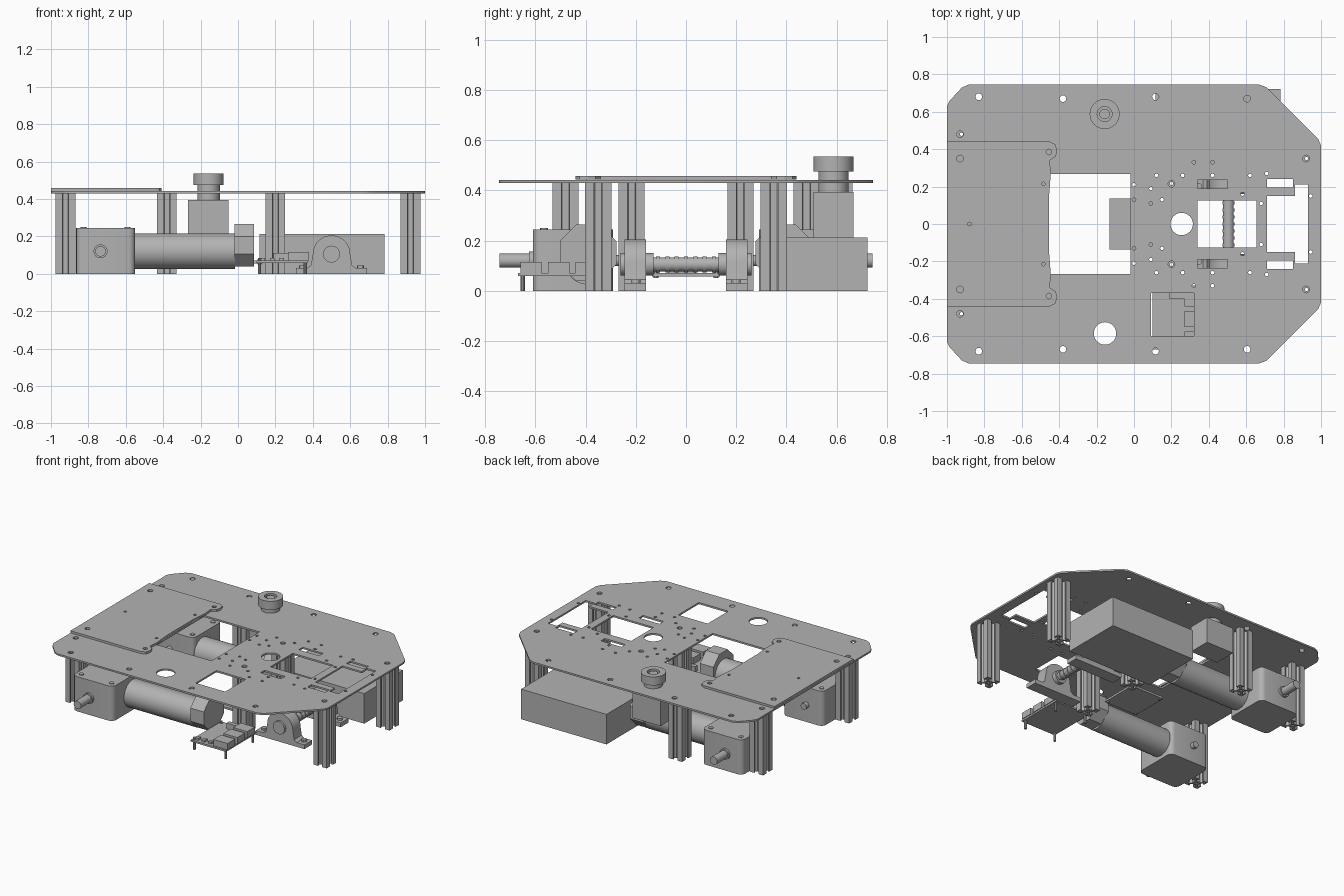
import bpy, bmesh, math
from math import sin, cos, pi
from mathutils import Matrix, Vector

if "Cube" in bpy.data.objects:
    bpy.data.objects.remove(bpy.data.objects["Cube"], do_unlink=True)

grey = bpy.data.materials.new("plain_grey")
grey.use_nodes = True
tone = (0.45, 0.45, 0.45, 1)
grey.diffuse_color = tone
grey.node_tree.nodes["Principled BSDF"].inputs["Base Color"].default_value = tone


def finish(name, mesh, smooth=True):
    mesh.materials.clear()
    mesh.materials.append(grey)
    ob = bpy.data.objects.new(name, mesh)
    bpy.context.collection.objects.link(ob)
    if smooth:
        bpy.ops.object.select_all(action="DESELECT")
        ob.select_set(True)
        bpy.context.view_layer.objects.active = ob
        bpy.ops.object.shade_smooth_by_angle(angle=math.radians(30))
    return ob


def box(name, x, y, z, round_z=0):
    """Box from (min, max) pairs, with optional rounded upright edges."""
    bm = bmesh.new()
    bmesh.ops.create_cube(bm, size=1)
    for v in bm.verts:
        v.co = [(a + b) / 2 + c * (b - a) for c, (a, b) in zip(v.co, (x, y, z))]
    if round_z:
        upright = [e for e in bm.edges if abs(e.verts[0].co.z - e.verts[1].co.z) > 0.01]
        bmesh.ops.bevel(bm, geom=upright, offset=round_z, segments=4, affect="EDGES", profile=0.5)
    mesh = bpy.data.meshes.new(name)
    bm.to_mesh(mesh)
    bm.free()
    return finish(name, mesh, bool(round_z))


def rod(name, a, b, r, sides=32, turn=0):
    """Cylinder between two points."""
    a, b = Vector(a), Vector(b)
    bm = bmesh.new()
    m = Matrix.Translation((a + b) / 2) @ (b - a).to_track_quat("Z", "Y").to_matrix().to_4x4()
    bmesh.ops.create_cone(bm, cap_ends=True, segments=sides, radius1=r, radius2=r,
                          depth=(b - a).length, matrix=m @ Matrix.Rotation(turn, 4, "Z"))
    mesh = bpy.data.meshes.new(name)
    bm.to_mesh(mesh)
    bm.free()
    return finish(name, mesh, sides > 8)


def slab(name, loops, lo, hi, upright=False):
    """Filled outline with holes, extruded along z, or along y if upright."""
    cu = bpy.data.curves.new(name, "CURVE")
    cu.dimensions, cu.fill_mode = "2D", "BOTH"
    cu.extrude = (hi - lo) / 2
    for pts in loops:
        sp = cu.splines.new("POLY")
        sp.points.add(len(pts) - 1)
        for p, q in zip(sp.points, pts):
            p.co = (q[0], q[1], 0, 1)
        sp.use_cyclic_u = True
    tmp = bpy.data.objects.new(name + "_outline", cu)
    bpy.context.collection.objects.link(tmp)
    bpy.context.view_layer.update()
    mesh = bpy.data.meshes.new_from_object(tmp.evaluated_get(bpy.context.evaluated_depsgraph_get()))
    bpy.data.objects.remove(tmp, do_unlink=True)
    mid = (lo + hi) / 2
    if upright:
        mesh.transform(Matrix.Translation((0, mid, 0)) @ Matrix.Rotation(pi / 2, 4, "X"))
    else:
        mesh.transform(Matrix.Translation((0, 0, mid)))
    return finish(name, mesh)


def circle(x, y, r, n=20):
    return [(x + r * cos(2 * pi * i / n), y + r * sin(2 * pi * i / n)) for i in range(n)]


def rect(x0, x1, y0, y1):
    return [(x0, y0), (x1, y0), (x1, y1), (x0, y1)]


def mirror_y(half):
    return half + [(x, -y) for x, y in reversed(half)]


# Main deck with its openings and screw holes
deck = [mirror_y([(-1, 0.63), (-0.985, 0.66), (-0.92, 0.73), (-0.885, 0.745),
                  (0.67, 0.745), (0.71, 0.73), (0.985, 0.455), (1, 0.42)]),
        rect(-0.455, -0.02, -0.268, 0.268), rect(0.34, 0.655, -0.125, 0.125),
        mirror_y([(0.71, 0.15), (0.86, 0.15), (0.86, 0.21), (0.93, 0.21)]),
        rect(0.09, 0.32, -0.6, -0.37),
        circle(0.255, 0, 0.06, 32), circle(-0.155, -0.585, 0.06, 32)]
for s in (-1, 1):
    deck += [rect(0.34, 0.5, *sorted((s * 0.19, s * 0.235))),
             rect(0.71, 0.85, *sorted((s * 0.195, s * 0.24)))]
    deck += [circle(x, s * y, 0.018, 12) for x, y in
             [(-0.83, 0.68), (-0.38, 0.67), (0.115, 0.68), (0.605, 0.67), (-0.93, 0.48),
              (0.92, 0.35), (0.2, 0.215)]]
    deck += [circle(x, s * y, 0.01, 8) for x, y in
             [(0, 0.13), (0, 0.21), (0.09, 0.11), (0.09, 0.19), (0.15, 0.13), (0.12, 0.26),
              (0.26, 0.26), (0.32, 0.33), (0.42, 0.33), (0.42, 0.26), (0.58, 0.16),
              (0.62, 0.26), (0.68, 0.11), (0.71, 0.27), (0.945, 0.15)]]
slab("main_deck", deck, 0.43, 0.442)

# Raised rear deck with a pair of rounded arms
arm = [(-1, 0.44), (-0.45, 0.44), (-0.42, 0.425), (-0.41, 0.39), (-0.42, 0.36),
       (-0.45, 0.34), (-0.445, 0.268), (-0.455, 0.14)]
upper = [mirror_y(arm)]
for s in (-1, 1):
    upper += [circle(-0.93, s * 0.35, 0.018, 12), circle(-0.455, s * 0.385, 0.015, 12),
              circle(-0.485, s * 0.215, 0.01, 8)]
upper.append(circle(-0.88, 0, 0.01, 8))
slab("upper_deck", upper, 0.443, 0.458)

# Slotted posts
half = 0.0525
side = [(half, -half), (half, -0.016), (0.042, -0.016), (0.042, -0.031), (0.022, -0.013),
        (0.022, 0.013), (0.042, 0.031), (0.042, 0.016), (half, 0.016)]
section = []
for k in range(4):
    c, s = round(cos(k * pi / 2)), round(sin(k * pi / 2))
    section += [(x * c - y * s, x * s + y * c) for x, y in side]
posts = [(x, s * y) for s in (-1, 1) for x, y in [(0.922, 0.35), (-0.922, 0.48), (0.2, 0.217)]]
for px, py in posts + [(-0.38, 0.61)]:
    slab("slotted_post", [[(x + px, y + py) for x, y in section], circle(px, py, 0.009, 10)], 0, 0.43)

# Drive motors, bearings and their mirrored partners
dome = [(0.5 + 0.1 * cos(pi * i / 20), 0.105 + 0.1 * sin(pi * i / 20)) for i in range(21)]
bearing = [(0.31, 0), (0.69, 0), (0.69, 0.03), (0.63, 0.03), (0.61, 0.045)] + dome + \
          [(0.39, 0.045), (0.37, 0.03), (0.31, 0.03)]
for s in (-1, 1):
    def span(a, b):
        return tuple(sorted((s * a, s * b)))
    cy = s * 0.39
    box("gearbox", (-0.865, -0.55), span(0.29, 0.61), (0, 0.245), 0.035)
    rod("motor_body", (-0.55, cy, 0.12), (-0.015, cy, 0.12), 0.095, 48)
    rod("motor_end_cap", (-0.02, cy, 0.152), (0.085, cy, 0.152), 0.122, 8, pi / 8)
    rod("output_collar", (-0.735, s * 0.6, 0.12), (-0.735, s * 0.625, 0.12), 0.037)
    rod("output_shaft", (-0.735, s * 0.6, 0.12), (-0.735, s * 0.742, 0.12), 0.028)
    rod("shaft_stub", (-0.735, s * 0.3, 0.12), (-0.735, s * 0.26, 0.12), 0.022)
    for x in (-0.825, -0.59):
        for y in (0.335, 0.565):
            rod("gearbox_screw", (x, s * y, 0.24), (x, s * y, 0.25), 0.016, 12)
    slab("bearing_block", [bearing], *span(0.16, 0.245), upright=True)
    rod("bearing_collar", (0.5, s * 0.13, 0.105), (0.5, s * 0.26, 0.105), 0.045)
    for x in (0.345, 0.655):
        rod("bearing_bolt", (x, s * 0.2, 0.02), (x, s * 0.2, 0.045), 0.018, 12)

# Axle with rings
rod("axle", (0.505, -0.2, 0.105), (0.505, 0.2, 0.105), 0.028)
for i in range(-3, 4):
    rod("axle_ring", (0.505, i * 0.037 - 0.008, 0.105), (0.505, i * 0.037 + 0.008, 0.105), 0.032)

# Battery
box("battery", (0.115, 0.782), (0.29, 0.722), (0, 0.212))

# Stop button on its switch housing
bx, by = -0.157, 0.588
box("switch_housing", (-0.268, -0.05), (0.507, 0.667), (0.21, 0.393))
rod("switch_neck", (bx, by, 0.39), (bx, by, 0.445), 0.06)
rod("button_stem", (bx, by, 0.44), (bx, by, 0.48), 0.06)
slab("button_cap", [circle(bx, by, 0.08, 40), circle(bx, by, 0.04, 24)], 0.475, 0.535)
rod("button_core", (bx, by, 0.475), (bx, by, 0.528), 0.028)

# Control board with connectors and pins
box("control_board", (0.1, 0.375), (-0.67, -0.33), (0.058, 0.07))
for y in (-0.66, -0.55, -0.44):
    box("board_connector", (0.27, 0.38), (y, y + 0.085), (0.07, 0.115))
box("board_header", (0.19, 0.32), (-0.4, -0.37), (0.07, 0.11))
for x in (0.12, 0.17, 0.22):
    box("board_chip", (x, x + 0.025), (-0.65, -0.62), (0.07, 0.084))
for x in (0.115, 0.36):
    for y in (-0.65, -0.35):
        rod("board_pin", (x, y, 0), (x, y, 0.085), 0.009, 10)

# Central sensor board
box("sensor_board", (-0.13, 0.13), (-0.135, 0.135), (0.056, 0.07))
box("sensor_chip", (-0.02, 0.08), (-0.07, 0.04), (0.07, 0.09))
for x in (-0.115, 0.115):
    for y in (-0.12, 0.12):
        rod("sensor_screw", (x, y, 0.05), (x, y, 0.078), 0.01, 10)
